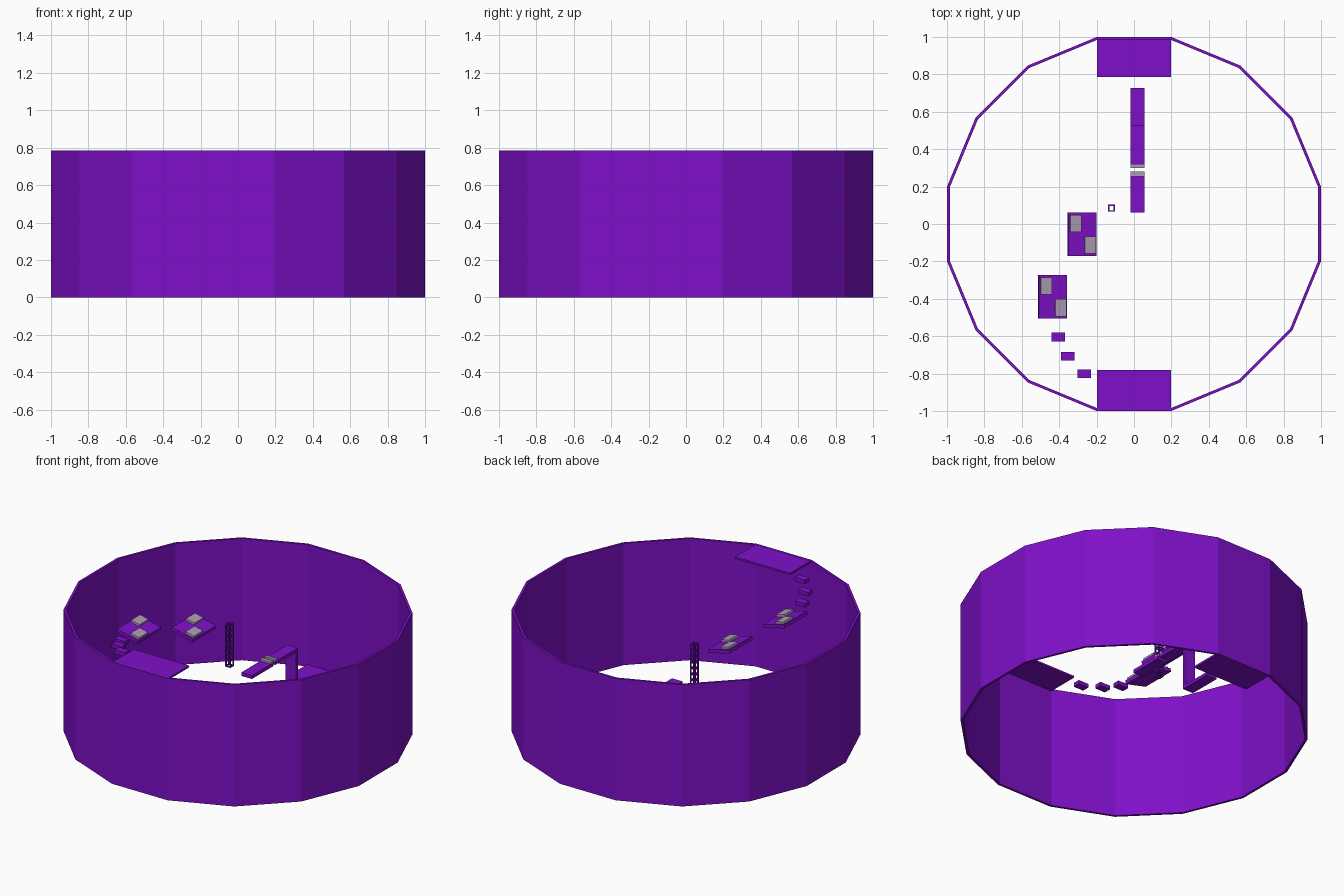
import bpy, bmesh, math
from mathutils import Matrix, Vector

if "Cube" in bpy.data.objects:
    bpy.data.objects.remove(bpy.data.objects["Cube"], do_unlink=True)


def material(name, rgb):
    mat = bpy.data.materials.new(name)
    mat.use_nodes = True
    mat.diffuse_color = (*rgb, 1)
    mat.node_tree.nodes["Principled BSDF"].inputs["Base Color"].default_value = (*rgb, 1)
    return mat


PURPLE = material("deep_purple", (0.21, 0.005, 0.58))
PALE = material("pale_lilac_grey", (0.43, 0.34, 0.47))


def finish(name, bm, mat):
    bmesh.ops.recalc_face_normals(bm, faces=bm.faces)
    mesh = bpy.data.meshes.new(name)
    bm.to_mesh(mesh)
    bm.free()
    mesh.materials.append(mat)
    obj = bpy.data.objects.new(name, mesh)
    bpy.context.collection.objects.link(obj)
    return obj


def add_box(bm, centre, size):
    bmesh.ops.create_cube(bm, size=1, matrix=Matrix.Translation(centre) @ Matrix.Diagonal((*size, 1)))


def box(name, lo, hi, mat=PURPLE):
    lo, hi = Vector(lo), Vector(hi)
    bm = bmesh.new()
    add_box(bm, (lo + hi) / 2, hi - lo)
    return finish(name, bm, mat)


# Sixteen-sided open ring wall
SIDES, HEIGHT, WALL = 16, 0.785, 0.015
bm = bmesh.new()
loops = []
for apothem, z in ((1, 0), (1, HEIGHT), (1 - WALL, HEIGHT), (1 - WALL, 0)):
    r = apothem / math.cos(math.pi / SIDES)
    angles = [(i + 0.5) * 2 * math.pi / SIDES for i in range(SIDES)]
    loops.append([bm.verts.new((r * math.cos(a), r * math.sin(a), z)) for a in angles])
for k in range(4):
    a, b = loops[k], loops[(k + 1) % 4]
    for i in range(SIDES):
        j = (i + 1) % SIDES
        bm.faces.new((a[i], a[j], b[j], b[i]))
finish("ring_wall", bm, PURPLE)

# High starting ledge at the front, low finishing ledge at the back
box("front_ledge", (-0.197, -0.99, 0.772), (0.197, -0.78, HEIGHT - 0.001))
box("back_ledge", (-0.197, 0.785, 0.0), (0.197, 0.99, 0.012))

# Stepping blocks descending from the front ledge
for i, centre in enumerate(((-0.267, -0.8, 0.755), (-0.355, -0.708, 0.735), (-0.405, -0.604, 0.716))):
    bm = bmesh.new()
    add_box(bm, centre, (0.072, 0.046, 0.025))
    finish(f"step_block_{i + 1}", bm, PURPLE)

# Tilted platforms, each with two raised pads set diagonally
for i, centre in enumerate(((-0.435, -0.39, 0.698), (-0.278, -0.055, 0.622))):
    pose = Matrix.Translation(centre) @ Matrix.Rotation(math.radians(14), 4, "Y")
    bm = bmesh.new()
    add_box(bm, (0, 0, 0), (0.155, 0.232, 0.022))
    finish(f"tilted_platform_{i + 1}", bm, PURPLE).matrix_world = pose
    for side, label in ((-1, "back"), (1, "front")):
        bm = bmesh.new()
        add_box(bm, (side * 0.04, -side * 0.058, 0.018), (0.06, 0.092, 0.014))
        finish(f"{label}_pad_{i + 1}", bm, PALE).matrix_world = pose

# Lattice climbing tower: four posts with cross bars on every side
X, Y, BOTTOM, TOP, HALF, BAR = -0.12, 0.085, 0.365, 0.64, 0.015, 0.007
bm = bmesh.new()
for sx in (-1, 1):
    for sy in (-1, 1):
        add_box(bm, (X + sx * HALF, Y + sy * HALF, (BOTTOM + TOP) / 2), (BAR, BAR, TOP - BOTTOM))
LEVELS = 8
for k in range(LEVELS):
    z = BOTTOM + BAR / 2 + k * (TOP - BOTTOM - BAR) / (LEVELS - 1)
    for s in (-1, 1):
        add_box(bm, (X + s * HALF, Y, z), (BAR, 2 * HALF, BAR))
        add_box(bm, (X, Y + s * HALF, z), (2 * HALF, BAR, BAR))
finish("lattice_tower", bm, PURPLE)

# Walkway in two spans with a gap, pale strips at the gap edges
L, R, DECK = -0.02, 0.056, 0.36
box("near_walkway", (L, 0.062, DECK - 0.022), (R, 0.28, DECK))
box("far_walkway", (L, 0.3, DECK - 0.022), (R, 0.53, DECK))
box("near_gap_strip", (L, 0.255, DECK), (R, 0.28, DECK + 0.012), PALE)
box("far_gap_strip", (L, 0.3, DECK), (R, 0.32, DECK + 0.012), PALE)

# Upright slab dropping to a lower walkway
box("drop_wall", (L, 0.512, 0.045), (R, 0.53, DECK - 0.022))
box("lower_walkway", (L, 0.512, 0.03), (R, 0.727, 0.05))
